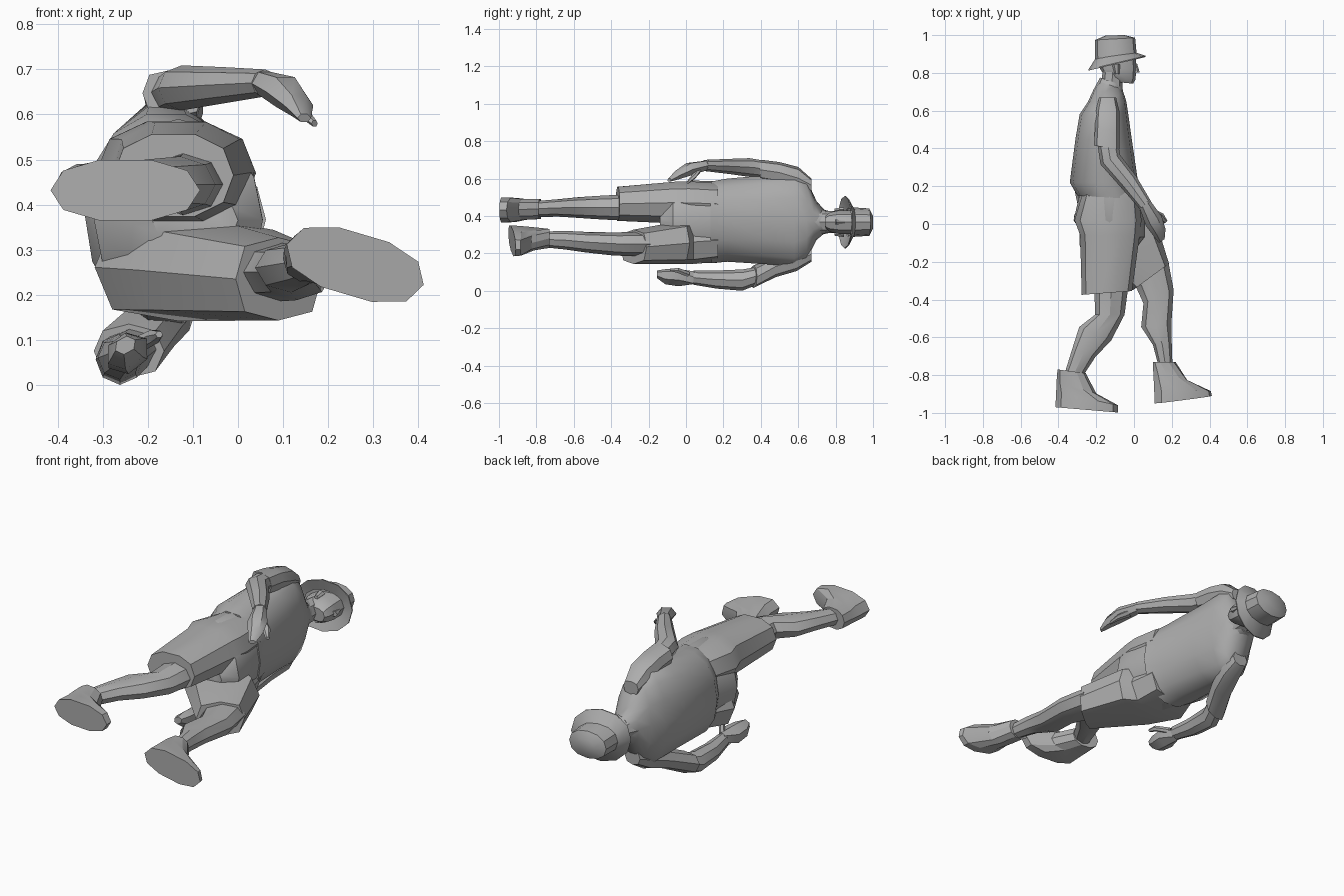
import bpy, bmesh, math
from mathutils import Vector

cube = bpy.data.objects.get("Cube")
if cube:
    bpy.data.objects.remove(cube, do_unlink=True)

grey = bpy.data.materials.new("plain grey")
grey.use_nodes = True
grey.diffuse_color = (0.42, 0.42, 0.42, 1)
grey.node_tree.nodes["Principled BSDF"].inputs["Base Color"].default_value = (0.42, 0.42, 0.42, 1)


def loft(name, rings, n=8, p=2.0, caps=(True, True), smooth=35):
    """Skin a row of rounded rings. Ring: centre, long half axis, side half width."""
    bm = bmesh.new()
    loops = []
    for centre, u, c in rings:
        centre, u = Vector(centre), Vector(u)
        v = Vector((-u.z, 0, u.x)).normalized() * c
        loop = []
        for i in range(n):
            a = 2 * math.pi * i / n
            ca, sa = math.cos(a), math.sin(a)
            ex = math.copysign(abs(ca) ** (2 / p), ca)
            ez = math.copysign(abs(sa) ** (2 / p), sa)
            loop.append(bm.verts.new(centre + u * ex + v * ez))
        loops.append(loop)
    for a, b in zip(loops, loops[1:]):
        for i in range(n):
            j = (i + 1) % n
            bm.faces.new((a[i], a[j], b[j], b[i]))
    if caps[0]:
        bm.faces.new(loops[0])
    if caps[1]:
        bm.faces.new(loops[-1])
    bmesh.ops.recalc_face_normals(bm, faces=bm.faces)
    mesh = bpy.data.meshes.new(name)
    bm.to_mesh(mesh)
    bm.free()
    mesh.materials.append(grey)
    ob = bpy.data.objects.new(name, mesh)
    bpy.context.collection.objects.link(ob)
    bpy.ops.object.select_all(action="DESELECT")
    ob.select_set(True)
    bpy.context.view_layer.objects.active = ob
    bpy.ops.object.shade_smooth_by_angle(angle=math.radians(smooth))
    return ob


def slab(y, x0, x1, z0, z1, tilt=0.0):
    """Ring given by its limits at one station along the body."""
    return (((x0 + x1) / 2, y, (z0 + z1) / 2), ((x1 - x0) / 2, tilt, 0), (z1 - z0) / 2)


# Shirt body, shoulders to hem
loft("shirt", [
    slab(0.735, -0.185, -0.065, 0.305, 0.435, -0.02),
    slab(0.695, -0.215, -0.05, 0.27, 0.48, -0.015),
    slab(0.645, -0.245, -0.04, 0.16, 0.60),
    slab(0.58, -0.288, -0.03, 0.12, 0.64),
    slab(0.45, -0.31, -0.012, 0.135, 0.625),
    slab(0.22, -0.34, 0.022, 0.15, 0.605),
    slab(0.14, -0.30, 0.042, 0.143, 0.59, -0.01),
], n=14, p=2.15, smooth=40)

# Shirt collar
loft("shirt_collar", [
    slab(0.69, -0.215, -0.05, 0.29, 0.45, -0.02),
    slab(0.755, -0.18, -0.065, 0.305, 0.43, -0.02)], n=10)

# Shorts: hips and two legs
loft("shorts_hips", [
    slab(0.17, -0.285, 0.03, 0.15, 0.585),
    slab(0.02, -0.32, 0.055, 0.145, 0.59),
    slab(-0.07, -0.26, 0.055, 0.18, 0.55),
    slab(-0.14, -0.19, 0.0, 0.31, 0.42),
], n=12, p=2.15)
loft("shorts_right_leg", [
    slab(0.17, -0.27, 0.02, 0.35, 0.58),
    slab(0.02, -0.315, 0.04, 0.35, 0.59),
    slab(-0.06, -0.285, 0.03, 0.355, 0.588),
    slab(-0.365, -0.277, -0.01, 0.37, 0.56, 0.01),
], n=10, p=2.3)
loft("shorts_left_leg", [
    slab(0.17, -0.27, 0.02, 0.16, 0.38),
    slab(0.04, -0.318, 0.05, 0.142, 0.38),
    ((-0.055, -0.055, 0.255), (0.17, 0.075, 0), 0.113),
    ((0.09, -0.28, 0.235), (0.095, 0.07, 0), 0.092),
], n=8, p=2.9)

# Bare legs
loft("right_leg", [
    ((-0.12, -0.33, 0.445), (0.09, 0, 0), 0.07),
    ((-0.128, -0.48, 0.445), (0.078, 0, 0), 0.062),
    ((-0.205, -0.58, 0.445), (0.085, -0.035, 0), 0.055),
    ((-0.265, -0.68, 0.443), (0.06, -0.025, 0), 0.047),
    ((-0.325, -0.81, 0.437), (0.045, -0.01, 0), 0.042),
], n=8)
loft("left_leg", [
    ((0.09, -0.25, 0.25), (0.09, 0.06, 0), 0.065),
    ((0.13, -0.385, 0.25), (0.08, 0.035, 0), 0.062),
    ((0.118, -0.535, 0.26), (0.08, 0.01, 0), 0.055),
    ((0.15, -0.64, 0.27), (0.05, 0, 0), 0.05),
    ((0.168, -0.76, 0.275), (0.036, 0, 0), 0.042),
], n=8)

# Ankle boots
loft("right_shoe", [
    ((-0.25, -0.984, 0.432), (0.166, -0.014, 0), 0.07),
    ((-0.248, -0.925, 0.432), (0.164, -0.035, 0), 0.068),
    ((-0.305, -0.865, 0.435), (0.105, -0.032, 0), 0.058),
    ((-0.33, -0.78, 0.437), (0.075, -0.01, 0), 0.056),
], n=10, p=2.25, smooth=25)
loft("left_shoe", [
    ((0.26, -0.93, 0.267), (0.152, 0.02, -0.045), 0.072),
    ((0.257, -0.88, 0.267), (0.15, -0.005, -0.045), 0.068),
    ((0.192, -0.805, 0.277), (0.09, -0.022, -0.022), 0.057),
    ((0.16, -0.73, 0.28), (0.06, 0, 0), 0.053),
], n=10, p=2.35, smooth=25)

# Sleeves, flaring at the hem
loft("right_sleeve", [
    ((-0.14, 0.67, 0.565), (0.045, 0, 0), 0.035),
    ((-0.14, 0.60, 0.602), (0.062, 0, 0), 0.06),
    ((-0.142, 0.50, 0.632), (0.065, 0, 0), 0.056),
    ((-0.144, 0.405, 0.647), (0.068, -0.01, 0), 0.053),
], n=8, p=2.7)
loft("left_sleeve", [
    ((-0.15, 0.67, 0.195), (0.045, 0, 0), 0.04),
    ((-0.155, 0.59, 0.165), (0.062, 0, 0), 0.06),
    ((-0.19, 0.48, 0.13), (0.066, 0, 0), 0.057),
    ((-0.242, 0.36, 0.075), (0.078, 0.02, 0), 0.06),
], n=8, p=2.4)

# Forearms with hands
loft("right_forearm", [
    ((-0.14, 0.43, 0.648), (0.055, 0, 0), 0.046),
    ((-0.125, 0.34, 0.659), (0.052, 0.025, 0), 0.05),
    ((-0.03, 0.225, 0.665), (0.042, 0.028, 0), 0.04),
    ((0.06, 0.10, 0.67), (0.03, 0.02, 0), 0.03),
], n=8)
loft("right_hand", [
    ((0.055, 0.11, 0.671), (0.028, 0.018, 0), 0.028),
    ((0.105, 0.015, 0.65), (0.042, 0.025, 0), 0.038),
    ((0.135, -0.045, 0.62), (0.032, 0.018, 0), 0.027),
    ((0.147, -0.09, 0.592), (0.015, 0.01, 0), 0.01),
], n=6)
loft("right_thumb", [
    ((0.085, 0.07, 0.645), (0.02, 0.01, 0), 0.018),
    ((0.14, 0.04, 0.61), (0.016, 0.014, 0), 0.014),
    ((0.17, 0.01, 0.58), (0.007, 0.007, 0), 0.008),
], n=6)
loft("left_forearm", [
    ((-0.228, 0.40, 0.085), (0.055, 0, 0), 0.045),
    ((-0.262, 0.30, 0.057), (0.054, 0, 0), 0.057),
    ((-0.262, 0.16, 0.06), (0.049, 0, 0), 0.048),
    ((-0.248, 0.04, 0.07), (0.037, 0, 0), 0.038),
], n=8)
loft("left_hand", [
    ((-0.248, 0.05, 0.07), (0.037, 0, 0), 0.038),
    ((-0.245, -0.04, 0.07), (0.042, 0, 0.033), 0.043),
    ((-0.25, -0.11, 0.075), (0.038, 0, 0.028), 0.038),
    ((-0.25, -0.155, 0.088), (0.022, 0, 0.012), 0.019),
], n=6)
loft("left_thumb", [
    ((-0.23, 0.02, 0.085), (0.02, 0, 0), 0.018),
    ((-0.185, -0.04, 0.108), (0.018, 0, 0), 0.016),
    ((-0.175, -0.085, 0.112), (0.008, 0, 0), 0.008),
], n=6)

# Neck, head, nose and ears
MID = 0.367
loft("neck", [
    slab(0.68, -0.18, -0.06, 0.305, 0.43),
    slab(0.82, -0.165, -0.06, 0.31, 0.425)], n=8)
loft("head", [
    ((-0.055, 0.748, MID), (0.05, -0.005, 0), 0.036),
    ((-0.075, 0.775, MID), (0.082, -0.012, 0), 0.055),
    ((-0.083, 0.82, MID), (0.096, 0, 0), 0.066),
    ((-0.085, 0.90, MID), (0.095, 0, 0), 0.066),
], n=10, p=2.3)
loft("nose", [
    ((0.008, 0.80, MID), (0.022, 0.003, 0), 0.016),
    ((0.004, 0.85, MID), (0.012, 0, 0), 0.008)], n=6)
for side, s in (("right", 1), ("left", -1)):
    loft(side + "_ear", [
        ((-0.09, 0.795, MID + s * 0.064), (0.012, 0, 0), 0.01),
        ((-0.095, 0.845, MID + s * 0.069), (0.022, 0, 0), 0.013)], n=6)

# Bucket hat: crown with a sloping brim
loft("hat_crown", [
    ((-0.095, 0.875, MID), (0.11, 0.018, 0), 0.08),
    ((-0.1, 0.98, MID), (0.106, 0.006, 0), 0.073),
    ((-0.1, 0.999, MID), (0.05, 0.001, 0), 0.035),
], n=12, p=2.2)
loft("hat_brim", [
    ((-0.095, 0.868, MID), (0.105, 0.02, 0), 0.076),
    ((-0.09, 0.848, MID), (0.152, 0.036, 0), 0.14),
    ((-0.09, 0.854, MID), (0.152, 0.036, 0), 0.14),
    ((-0.095, 0.892, MID), (0.108, 0.015, 0), 0.079),
], n=12, p=2.1, caps=(False, False))
